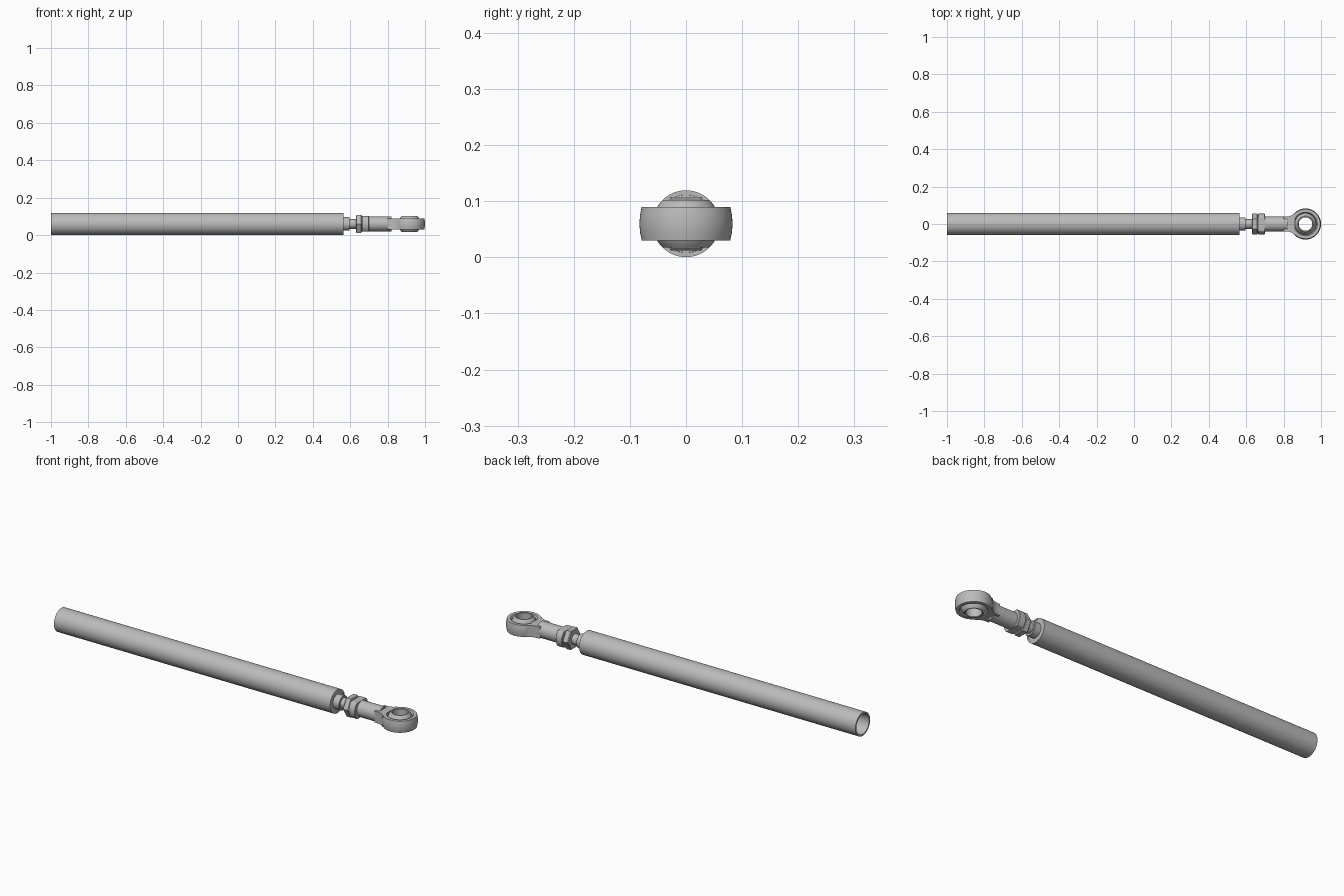
import bpy, bmesh, math
from mathutils import Vector, Matrix

cube = bpy.data.objects.get("Cube")
if cube:
    bpy.data.objects.remove(cube, do_unlink=True)

AXIS_Z = 0.06
HEAD_X = 0.917

steel = bpy.data.materials.new("grey steel")
steel.use_nodes = True
colour = (0.5, 0.5, 0.5, 1)
steel.diffuse_color = colour
steel.node_tree.nodes["Principled BSDF"].inputs["Base Color"].default_value = colour


def finish(name, bm):
    bmesh.ops.remove_doubles(bm, verts=bm.verts, dist=1e-6)
    bmesh.ops.recalc_face_normals(bm, faces=bm.faces)
    mesh = bpy.data.meshes.new(name)
    bm.to_mesh(mesh)
    bm.free()
    mesh.materials.append(steel)
    obj = bpy.data.objects.new(name, mesh)
    bpy.context.collection.objects.link(obj)
    bpy.ops.object.select_all(action="DESELECT")
    obj.select_set(True)
    bpy.context.view_layer.objects.active = obj
    bpy.ops.object.shade_smooth_by_angle(angle=math.radians(30))
    return obj


def lathe(name, profile, axis="X", steps=64, flat=None):
    """Spin (position, radius) points about the rod axis or the vertical eye axis."""
    bm = bmesh.new()
    rings = []
    for i in range(steps):
        a = math.tau * i / steps
        ring = []
        for pos, r in profile:
            if axis == "X":
                h = r * math.sin(a)
                if flat:
                    h = max(-flat, min(flat, h))
                co = (pos, r * math.cos(a), AXIS_Z + h)
            else:
                co = (HEAD_X + r * math.cos(a), r * math.sin(a), AXIS_Z + pos)
            ring.append(bm.verts.new(co))
        rings.append(ring)
    n = len(profile)
    for i in range(steps):
        a, b = rings[i], rings[(i + 1) % steps]
        for j in range(n):
            k = (j + 1) % n
            if profile[j][1] == 0 and profile[k][1] == 0:
                continue
            if profile[j][1] == 0:
                bm.faces.new((a[j], a[k], b[k]))
            elif profile[k][1] == 0:
                bm.faces.new((a[j], a[k], b[j]))
            else:
                bm.faces.new((a[j], a[k], b[k], b[j]))
    return finish(name, bm)


def rod(name, x0, x1, r, bevel=0.002, **kw):
    return lathe(name, [(x0, 0), (x0, r - bevel), (x0 + bevel, r),
                        (x1 - bevel, r), (x1, r - bevel), (x1, 0)], **kw)


# Hollow tube, closed at one end by a threaded plug
lathe("tube", [(-1, 0.0515), (-1, 0.0595), (0.563, 0.0595), (0.563, 0.0515)])
rod("tube_plug", 0.48, 0.562, 0.0517, bevel=0.0005)
rod("plug_collar", 0.55, 0.597, 0.036)

# Threaded stud with its lock nut and flatted wrench shoulder
rod("threaded_stud", 0.56, 0.72, 0.026)
rod("lock_nut", 0.63, 0.662, 0.055, bevel=0.004, steps=6)
rod("wrench_shoulder", 0.664, 0.70, 0.055, flat=0.041)
rod("shank", 0.69, 0.822, 0.04)

# Flared neck joining the shank to the eye
bm = bmesh.new()
side = [(0.80, 0.039), (0.825, 0.04), (0.845, 0.047), (0.86, 0.06)]
outline = side + [(x, -y) for x, y in reversed(side)]
base = bm.faces.new([bm.verts.new((x, y, AXIS_Z - 0.0295)) for x, y in outline])
top = bmesh.ops.extrude_face_region(bm, geom=[base])
bmesh.ops.translate(bm, vec=(0, 0, 0.059),
                    verts=[v for v in top["geom"] if isinstance(v, bmesh.types.BMVert)])
finish("neck", bm)

# Eye ring with a slightly crowned rim and a countersunk bore
crown = [(0.0295 * t, 0.083 - 0.004 * t * t) for t in (-1, -0.5, 0, 0.5, 1)]
lathe("eye_ring", crown + [(0.0295, 0.063), (0.022, 0.058),
                           (-0.022, 0.058), (-0.0295, 0.063)], axis="Z")

# Swivel ball with flat ends and a through hole
BALL_R, HALF = 0.0595, 0.042
limit = math.asin(HALF / BALL_R)
arc = [limit * i / 8 for i in range(-8, 9)]
ball = [(BALL_R * math.sin(a), BALL_R * math.cos(a)) for a in arc]
lathe("swivel_ball", ball + [(HALF, 0.038), (HALF - 0.002, 0.036),
                             (0.002 - HALF, 0.036), (-HALF, 0.038)], axis="Z")
